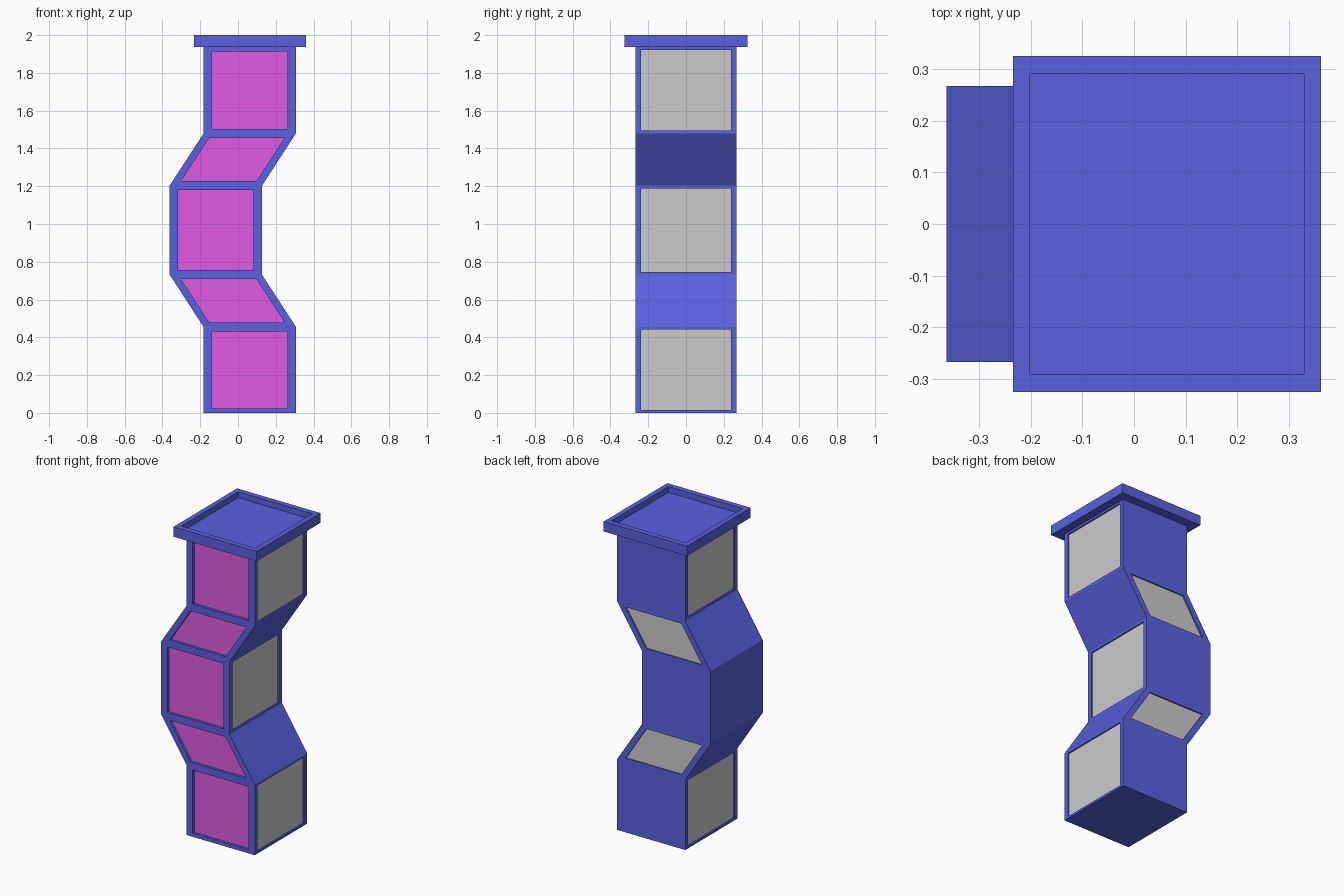
import bpy
import bmesh
from mathutils import Vector

if "Cube" in bpy.data.objects:
    bpy.data.objects.remove(bpy.data.objects["Cube"])


def material(name, colour):
    m = bpy.data.materials.new(name)
    m.diffuse_color = (*colour, 1)
    m.use_nodes = True
    m.node_tree.nodes["Principled BSDF"].inputs["Base Color"].default_value = m.diffuse_color
    return m


def finish(bm, name, mat=None):
    mesh = bpy.data.meshes.new(name)
    bm.to_mesh(mesh)
    bm.free()
    obj = bpy.data.objects.new(name, mesh)
    bpy.context.collection.objects.link(obj)
    if mat:
        mesh.materials.append(mat)
    return obj


def quad(bm, pts):
    return bm.faces.new([bm.verts.new(p) for p in pts])


def inset_quad(pts, mu, mv):
    # Shrink a parallelogram by distances along its width and by height
    a, b, c, d = pts
    u = mu / (b - a).length
    v = mv / abs(d.z - a.z)
    point = lambda s, t: a + (b - a) * s + (d - a) * t
    return [point(u, v), point(1 - u, v), point(1 - u, 1 - v), point(u, 1 - v)]


def bridge(bm, outer, inner):
    for i in range(4):
        j = (i + 1) % 4
        quad(bm, [outer[i], outer[j], inner[j], inner[i]])


blue = material("blue_paint", (0.1, 0.122, 0.74))
magenta = material("magenta_panel", (0.75, 0.105, 0.77))

# Zigzag column: (height, left edge) of each cross-section
W, H = 0.489, 0.267
levels = [(0, -0.182), (0.455, -0.182), (0.732, -0.362),
          (1.203, -0.362), (1.48, -0.182), (1.936, -0.182)]
rings = [[Vector((x, -H, z)), Vector((x + W, -H, z)),
          Vector((x + W, H, z)), Vector((x, H, z))] for z, x in levels]

# Sides in order front, right, back, left: name, segments with a panel, margins, depth
sides = [("front", (0, 1, 2, 3, 4), 0.045, 0.024, 0.016),
         ("right", (0, 2, 4), 0.03, 0.014, 0.009),
         ("back", (1, 3), 0.045, 0.024, 0.009),
         ("left", (0, 4), 0.03, 0.014, 0.009)]

body = bmesh.new()
for i, (side, segments, mu, mv, depth) in enumerate(sides):
    j = (i + 1) % 4
    panels = bmesh.new()
    for s in range(5):
        face = [rings[s][i], rings[s][j], rings[s + 1][j], rings[s + 1][i]]
        if s not in segments:
            quad(body, face)
            continue
        # Frame, recess walls and the panel at the bottom of the recess
        normal = (face[1] - face[0]).cross(face[3] - face[0]).normalized()
        rim = inset_quad(face, mu, mv)
        floor = [p - normal * depth for p in rim]
        bridge(body, face, rim)
        bridge(body, rim, floor)
        quad(panels, floor)
    finish(panels, side + "_panels", magenta if side == "front" else None)
quad(body, reversed(rings[0]))
quad(body, rings[-1])
bmesh.ops.remove_doubles(body, verts=body.verts, dist=1e-5)
finish(body, "column_body", blue)


# Cap: a shallow tray with a raised rim
def rect(x0, x1, y, z):
    return [Vector((x0, -y, z)), Vector((x1, -y, z)),
            Vector((x1, y, z)), Vector((x0, y, z))]


cap = bmesh.new()
loops = [rect(-0.234, 0.361, 0.325, 1.936), rect(-0.234, 0.361, 0.325, 2.0),
         rect(-0.202, 0.329, 0.29, 2.0), rect(-0.202, 0.329, 0.29, 1.962)]
quad(cap, reversed(loops[0]))
for lower, upper in zip(loops, loops[1:]):
    bridge(cap, lower, upper)
quad(cap, loops[-1])
bmesh.ops.remove_doubles(cap, verts=cap.verts, dist=1e-5)
finish(cap, "cap_tray", blue)
